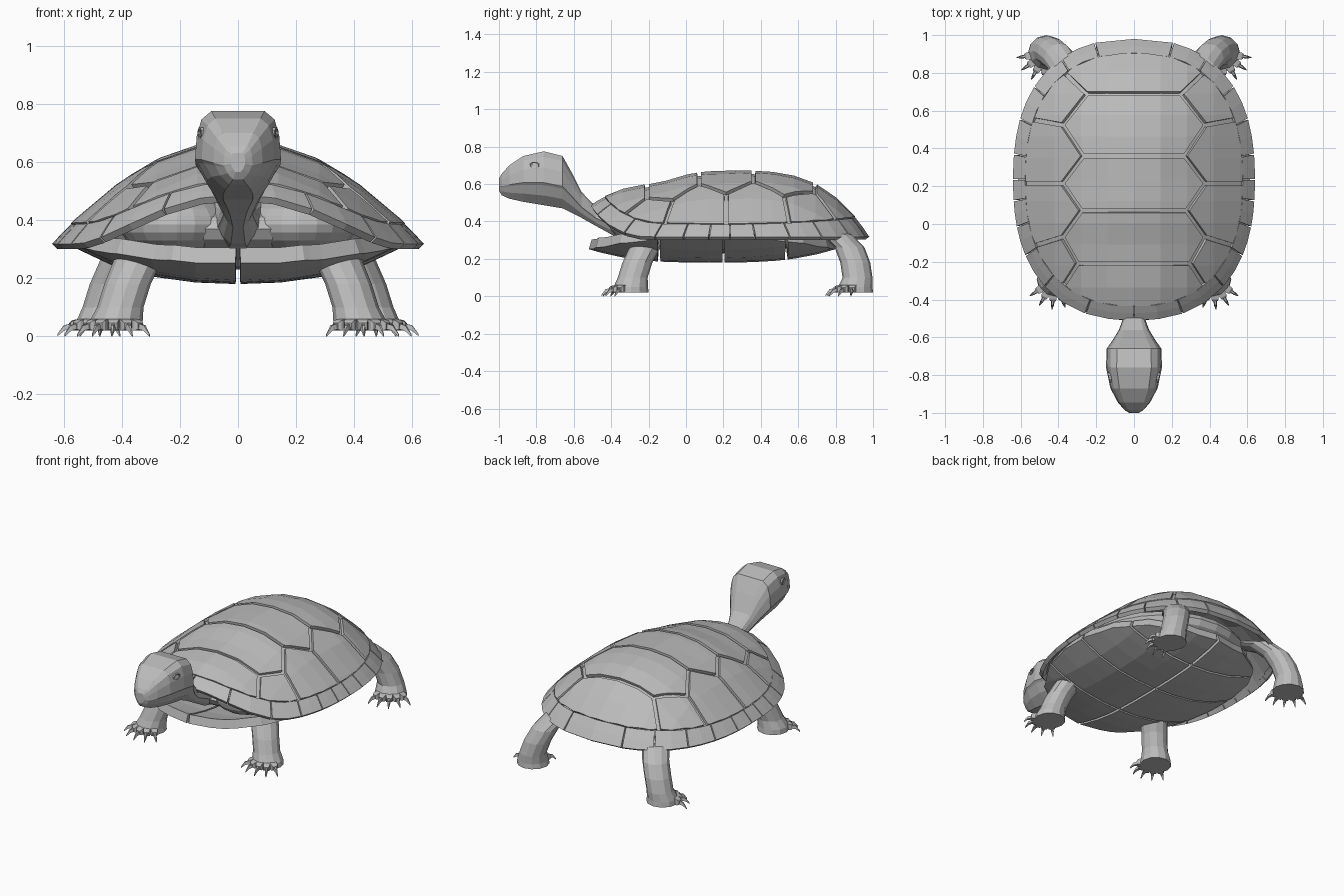
import bpy, bmesh
from math import sin, cos, pi, radians
from mathutils import Vector, Matrix

cube = bpy.data.objects.get("Cube")
if cube:
    bpy.data.objects.remove(cube, do_unlink=True)

GREY = (0.5, 0.5, 0.5, 1)
mat = bpy.data.materials.new("stone grey")
mat.use_nodes = True
mat.diffuse_color = GREY
bsdf = mat.node_tree.nodes["Principled BSDF"]
bsdf.inputs["Base Color"].default_value = GREY
bsdf.inputs["Roughness"].default_value = 0.8


def finish(name, bm, thickness=0):
    bmesh.ops.recalc_face_normals(bm, faces=bm.faces)
    if thickness:  # open sheets face up, so the thickness goes down
        if sum(f.normal.z for f in bm.faces) < 0:
            bmesh.ops.reverse_faces(bm, faces=bm.faces)
    mesh = bpy.data.meshes.new(name)
    bm.to_mesh(mesh)
    bm.free()
    mesh.materials.append(mat)
    ob = bpy.data.objects.new(name, mesh)
    bpy.context.collection.objects.link(ob)
    if thickness:
        mod = ob.modifiers.new("thickness", "SOLIDIFY")
        mod.thickness = thickness
        mod.offset = -1
    return ob


def loft(name, rings, thickness=0, closed=True):
    bm = bmesh.new()
    rows = [[bm.verts.new(p) for p in ring] for ring in rings]
    n = len(rows[0])
    for a, b in zip(rows, rows[1:]):
        for i in range(n if closed else n - 1):
            j = (i + 1) % n
            bm.faces.new((a[i], a[j], b[j], b[i]))
    if closed:
        bm.faces.new(rows[0])
        bm.faces.new(rows[-1])
    return finish(name, bm, thickness)


# Shell and belly share rounded outlines and height functions
class Oval:
    def __init__(self, cy, rx, ry, power):
        self.cy, self.rx, self.ry, self.p = cy, rx, ry, power

    def u(self, x, y):
        return (abs(x / self.rx) ** self.p + abs((y - self.cy) / self.ry) ** self.p) ** (1 / self.p)

    def at(self, a, u):
        k = u / self.u(cos(a), self.cy + sin(a))
        return k * cos(a), self.cy + k * sin(a)

    def outline(self, u, n):
        return [self.at(2 * pi * (i + 0.5) / n, u) for i in range(n)]


shell = Oval(0.235, 0.64, 0.745, 2.4)
belly = Oval(0.14, 0.56, 0.645, 2.2)


def shell_z(x, y):
    lift = 0.17 * max(0, (-0.15 - y) / 0.36) * max(0, 1 - (x / 0.55) ** 2)
    along, across = ((y - shell.cy) / shell.ry) ** 2, (x / shell.rx) ** 2
    bulge = (1.3 if y > shell.cy else 0.4) * along / (along + across + 1e-6)
    return 0.672 - 0.35 * shell.u(x, y) ** (2 + bulge) + lift


def belly_z(x, y):
    return 0.235 + 0.07 * belly.u(x, y) ** 3 + 0.06 * (x / belly.rx) ** 2


def clip(bm, poly, gap):
    centre = sum((Vector((*p, 0)) for p in poly), Vector()) / len(poly)
    for p, q in zip(poly, poly[1:] + poly[:1]):
        p, q = Vector((*p, 0)), Vector((*q, 0))
        no = (q - p).cross(Vector((0, 0, 1))).normalized()
        if no.dot(p - centre) < 0:
            no = -no
        bmesh.ops.bisect_plane(bm, geom=bm.verts[:] + bm.edges[:] + bm.faces[:],
                               plane_co=p - no * gap, plane_no=no, clear_outer=True)


def plate(name, polys, height, thickness, gap=0.011):
    bm = bmesh.new()
    bmesh.ops.create_grid(bm, x_segments=10, y_segments=14, size=1)
    for v in bm.verts:
        v.co = (v.co.x * 0.7, 0.235 + v.co.y * 0.8, 0)
    for i, poly in enumerate(polys):
        clip(bm, poly, gap if i else 0)
    for v in bm.verts:
        v.co.z = height(v.co.x, v.co.y)
    return finish(name, bm, thickness)


# Sunken dome that shows in the seams
plate("shell_base", [shell.outline(0.96, 32)], lambda x, y: shell_z(x, y) - 0.018, 0.02)

# Centre row of scutes
inner = shell.outline(0.9, 32)
seams = [(-0.21, 0.3), (0.07, 0.28), (0.36, 0.27), (0.69, 0.25)]
for i, ((y0, x0), (y1, x1)) in enumerate(zip(seams, seams[1:])):
    ym = (y0 + y1) / 2
    plate(f"centre_scute_{i + 2}",
          [inner, [(-x0, y0), (x0, y0), (0.38, ym), (x1, y1), (-x1, y1), (-0.38, ym)]], shell_z, 0.03)
plate("centre_scute_1", [inner, [(-0.3, -0.21), (0.3, -0.21), (0.51, -0.54), (-0.51, -0.54)]], shell_z, 0.03)
plate("centre_scute_5", [inner, [(-0.25, 0.69), (0.25, 0.69), (0.58, 1), (-0.58, 1)]], shell_z, 0.03)

# Side scutes
sides = [
    [(0.3, -0.21), (0.38, -0.07), (0.8, -0.2), (0.51, -0.54)],
    [(0.38, -0.07), (0.28, 0.07), (0.38, 0.215), (0.8, 0.215), (0.8, -0.2)],
    [(0.38, 0.215), (0.27, 0.36), (0.38, 0.525), (0.8, 0.6), (0.8, 0.215)],
    [(0.38, 0.525), (0.25, 0.69), (0.58, 1), (0.8, 0.6)],
]
for s, side in ((1, "left"), (-1, "right")):
    for i, poly in enumerate(sides):
        plate(f"{side}_scute_{i + 1}", [inner, [(s * x, y) for x, y in poly]], shell_z, 0.03)

# Rim plates around the edge
half = [-90, -70, -50, -35, -22, -10, 0, 12, 28, 43, 59, 74]
angles = half + [180 - a for a in reversed(half)]
for i, (a0, a1) in enumerate(zip(angles, angles[1:])):
    a0, a1 = radians(a0 + 0.3), radians(a1 - 0.3)
    rows = []
    for u in (0.9, 0.95, 1.0):
        pts = [shell.at(a0 + (a1 - a0) * k / 2, u) for k in range(3)]
        rows.append([(x, y, shell_z(x, y) - 0.004) for x, y in pts])
    loft(f"rim_plate_{i + 1}", rows, 0.026, closed=False)

# Belly plates in two columns
rows = [-0.6, -0.14, 0.2, 0.53, 0.9]
edge = belly.outline(1, 18)
for s, side in ((1, "left"), (-1, "right")):
    for i, (y0, y1) in enumerate(zip(rows, rows[1:])):
        plate(f"{side}_belly_plate_{i + 1}",
              [edge, [(0, y0), (s * 0.8, y0), (s * 0.8, y1), (0, y1)]], belly_z, 0.055, 0.006)


# Soft body filling the shell
def ball(name, loc, size, segs=20, rings=12):
    bm = bmesh.new()
    bmesh.ops.create_uvsphere(bm, u_segments=segs, v_segments=rings, radius=1,
                              matrix=Matrix.LocRotScale(Vector(loc), None, Vector(size)))
    return finish(name, bm)


ball("body", (0, 0.2, 0.37), (0.54, 0.59, 0.14), 28)
for s, side in ((1, "left"), (-1, "right")):
    ball(side + "_shoulder", (s * 0.21, -0.19, 0.385), (0.2, 0.22, 0.11))

# Neck and head: station along y, bottom, top, half width
stations = [
    (-0.2, 0.28, 0.48, 0.12), (-0.38, 0.32, 0.45, 0.07), (-0.48, 0.375, 0.475, 0.05),
    (-0.56, 0.42, 0.56, 0.08), (-0.61, 0.445, 0.66, 0.11), (-0.66, 0.47, 0.75, 0.145),
    (-0.76, 0.487, 0.775, 0.148), (-0.87, 0.505, 0.75, 0.125), (-0.945, 0.522, 0.7, 0.085),
    (-0.985, 0.54, 0.655, 0.05), (-1.0, 0.565, 0.63, 0.025),
]
section = [(0.35, 0), (0.72, 0.18), (0.92, 0.37), (1, 0.42), (0.96, 0.7), (0.85, 0.9), (0.62, 1)]
section += [(-x, z) for x, z in reversed(section)]
loft("head_and_neck", [[(w * x, y, lo + (hi - lo) * z) for x, z in section]
                       for y, lo, hi, w in stations])

# Eyes with a raised lid ring
for s, side in ((1, "left"), (-1, "right")):
    turn = Matrix.Translation((s * 0.119, -0.81, 0.7)) @ Matrix.Rotation(s * radians(-14), 4, "Z")
    rings = []
    for k in range(8):
        a = 2 * pi * (k + 0.5) / 8
        rings.append([turn @ Vector((s * dx, r * 0.028 * cos(a), r * 0.02 * sin(a)))
                      for r, dx in ((1.1, -0.02), (1.0, 0.014), (0.7, 0.014), (0.6, -0.02))])
    loft(side + "_eyelid", rings + rings[:1])
    ball(side + "_eye", (s * 0.115, -0.81, 0.7), (0.014, 0.018, 0.013), 8, 6)


# Legs, toes and claws: centre x, y, z and radius up the leg
def leg(name, path, facing, s):
    n = 12
    loft(name, [[(s * (x + r * cos(2 * pi * k / n)), y + r * sin(2 * pi * k / n), z)
                 for k in range(n)] for x, y, z, r in path])
    fx, fy = path[0][:2]
    for i in range(5):
        a = radians(facing + (i - 2) * 26)
        place = Matrix.Scale(s, 4, (1, 0, 0)) @ Matrix.Translation((fx, fy, 0)) @ Matrix.Rotation(a, 4, "Z")
        toe = [[(d, w * h, z) for w, z in ((-1, lo), (1, lo), (1, hi), (-1, hi))]
               for d, h, lo, hi in ((0.06, 0.02, 0.02, 0.065), (0.105, 0.019, 0.02, 0.055),
                                    (0.115, 0.013, 0.024, 0.046))]
        claw = [[(d, w * h, z) for w, z in ((-1, lo), (1, lo), (0.6, hi), (-0.6, hi))]
                for d, h, lo, hi in ((0.105, 0.01, 0.026, 0.045), (0.135, 0.008, 0.02, 0.038),
                                     (0.158, 0.002, 0.0, 0.008))]
        for part, shape in (("toe", toe), ("claw", claw)):
            loft(f"{name}_{part}_{i + 1}", [[place @ Vector(p) for p in ring] for ring in shape])


front = [(0.42, -0.295, 0.02, 0.095), (0.42, -0.295, 0.05, 0.092), (0.405, -0.285, 0.1, 0.08),
         (0.38, -0.26, 0.18, 0.08), (0.345, -0.22, 0.26, 0.083), (0.305, -0.17, 0.33, 0.08),
         (0.25, -0.1, 0.39, 0.07)]
hind = [(0.465, 0.903, 0.02, 0.097), (0.465, 0.905, 0.05, 0.092), (0.455, 0.917, 0.1, 0.08),
        (0.43, 0.905, 0.18, 0.08), (0.395, 0.875, 0.26, 0.08), (0.35, 0.81, 0.33, 0.08),
        (0.29, 0.7, 0.37, 0.06)]
for s, side in ((1, "left"), (-1, "right")):
    leg(side + "_front_leg", front, -85, s)
    leg(side + "_hind_leg", hind, -60, s)
